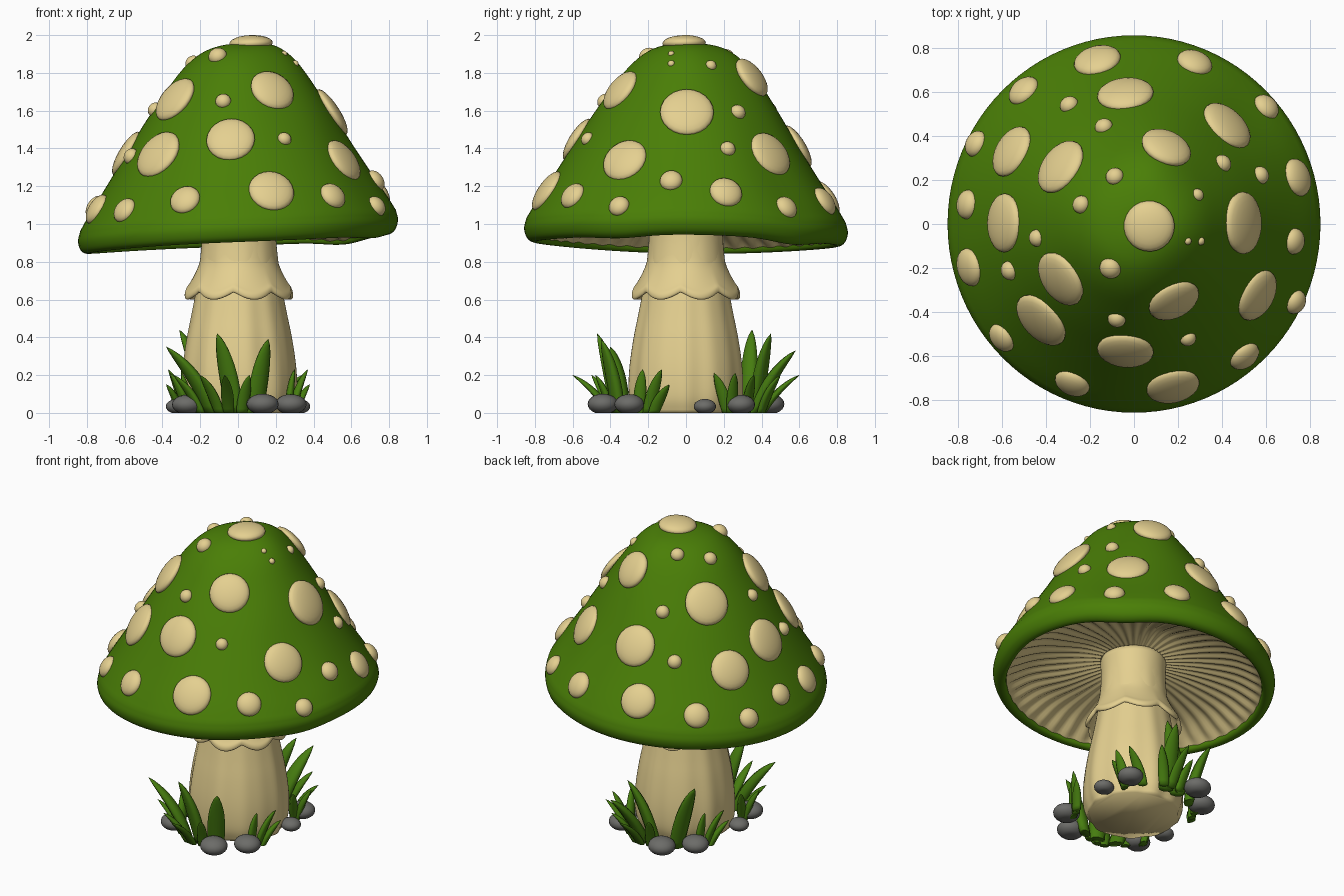
import bpy, bmesh, math
from mathutils import Vector

if "Cube" in bpy.data.objects:
    bpy.data.objects.remove(bpy.data.objects["Cube"])


def material(name, rgb):
    m = bpy.data.materials.new(name)
    m.diffuse_color = (*rgb, 1)
    m.use_nodes = True
    m.node_tree.nodes["Principled BSDF"].inputs["Base Color"].default_value = m.diffuse_color
    return m


CAP = material("cap green", (0.068, 0.21, 0.002))
CREAM = material("cream", (0.78, 0.63, 0.28))
GRASS = material("grass green", (0.062, 0.205, 0.005))
STONE = material("stone grey", (0.15, 0.15, 0.14))


def finish(bm, name, mat, angle=60):
    bmesh.ops.recalc_face_normals(bm, faces=bm.faces)
    me = bpy.data.meshes.new(name)
    bm.to_mesh(me)
    bm.free()
    ob = bpy.data.objects.new(name, me)
    bpy.context.collection.objects.link(ob)
    me.materials.append(mat)
    bpy.ops.object.select_all(action='DESELECT')
    ob.select_set(True)
    bpy.context.view_layer.objects.active = ob
    bpy.ops.object.shade_smooth_by_angle(angle=math.radians(angle))
    return ob


def smooth(points, n=4):
    """Catmull-Rom curve through the points."""
    p = [Vector(q) for q in points]
    p = [2 * p[0] - p[1]] + p + [2 * p[-1] - p[-2]]
    out = []
    for i in range(1, len(p) - 2):
        a, b, c, d = p[i - 1:i + 3]
        for k in range(n):
            t = k / n
            out.append(0.5 * (2 * b + (c - a) * t + (2 * a - 5 * b + 4 * c - d) * t * t
                              + (3 * b - a - 3 * c + d) * t ** 3))
    return out + [p[-2]]


def loft(bm, rings, caps=True):
    """Skin closed rings of points, optionally closing both ends."""
    vs = [[bm.verts.new(q) for q in ring] for ring in rings]
    for a, b in zip(vs, vs[1:]):
        for i in range(len(a)):
            j = (i + 1) % len(a)
            bm.faces.new((a[i], a[j], b[j], b[i]))
    if caps:
        bm.faces.new(vs[0])
        bm.faces.new(vs[-1])


def lathe(name, profile, seg, mat, shape, caps=True, angle=60):
    """Revolve (r, z); shape(r, z, angle, t) returns the final point."""
    bm = bmesh.new()
    n = len(profile) - 1
    loft(bm, [[shape(p[0], p[1], math.tau * i / seg, k / n) for i in range(seg)]
              for k, p in enumerate(profile)], caps)
    return finish(bm, name, mat, angle)


LEAN, WIDE = 0.006, 1.012
# Soft swellings and hollows of the dome: x, y, amount
BUMPS = [(.28, 0, .024), (.1, .34, .042), (.22, -.36, -.022), (.5, .5, -.03), (.62, -.3, -.022)]


def lift(x, y):
    """Cap leans low to the left, and is a little uneven."""
    z = 0.04 * x + 0.038 * x ** 3 - 0.014 * y
    return z + sum(h * math.exp(-((x - a) ** 2 + (y - b) ** 2) / 0.03) for a, b, h in BUMPS)


def tilt(x, y, z):
    return Vector((x + LEAN * (z - 0.95), y * WIDE, z + lift(x, y)))


def polar(r, a):
    return r * math.cos(a), r * math.sin(a)


# Cap
dome = smooth([(0.004, 1.955), (0.1, 1.947), (0.2, 1.912), (0.3, 1.83), (0.4, 1.70),
               (0.5, 1.555), (0.6, 1.395), (0.7, 1.237), (0.785, 1.105), (0.835, 1.02)])
lip = smooth([(0.835, 1.02), (0.847, 0.965), (0.832, 0.915), (0.8, 0.894), (0.77, 0.905),
              (0.765, 0.96)])
lathe("cap", dome + lip[1:], 96, CAP, lambda r, z, a, t: tilt(*polar(r, a), z), False)

# Gills: radial folds under a domed underside
GILLS = 46


def gill(r, z, a, t):
    fold = 0.013 * min(1, 4 * t) * (1 - 0.7 * t) * math.cos(a * GILLS)
    return tilt(*polar(r, a), z + fold)


lathe("gills", smooth([(0.785, 0.905), (0.72, 0.95), (0.6, 1.005), (0.4, 1.04), (0.17, 1.055)]),
      GILLS * 6, CREAM, gill, False, 100)

# Stem with soft vertical ripples
stem = smooth([(0.275, 0), (0.297, 0.07), (0.302, 0.16), (0.295, 0.27), (0.276, 0.4),
               (0.25, 0.53), (0.226, 0.66), (0.205, 0.82), (0.195, 0.95), (0.2, 1.07)])


def stem_shape(r, z, a, t):
    r += 0.005 * max(0, 1 - z) * (math.cos(9 * a + 0.6) + 0.6 * math.cos(14 * a))
    x, y = polar(r, a)
    return Vector((x + 0.005, y, z))


lathe("stem", stem, 96, CREAM, stem_shape, True, 120)

# Skirt with a scalloped, rounded hem
skirt = smooth([(0.195, 0.94), (0.2, 0.86), (0.21, 0.79), (0.236, 0.725), (0.265, 0.67),
                (0.284, 0.64), (0.285, 0.615), (0.27, 0.612), (0.25, 0.65), (0.215, 0.72)])


def skirt_shape(r, z, a, t):
    low = min(1, max(0, (0.86 - z) / 0.22))
    wave = abs(math.sin(4 * a + 0.4))
    x, y = polar(r + 0.016 * low * (wave - 0.6), a)
    return Vector((x + 0.005, y, z - 0.04 * low * (wave - 0.75)))


lathe("skirt", skirt, 112, CREAM, skirt_shape, False, 100)


# Spots laid on the dome
def height(x, y):
    z, y = 1.5, y / WIDE
    for _ in range(4):
        x0 = x - LEAN * (z - 0.95)
        r = min(math.hypot(x0, y), 0.834)
        for a, b in zip(dome, dome[1:]):
            if r <= b[0]:
                z = a[1] + (b[1] - a[1]) * (r - a[0]) / (b[0] - a[0])
                break
    return z + lift(x0, y)


SPOTS = [(.07, -.01, .112), (-.17, .755, .105), (.28, .745, .08), (-.04, .6, .125),
         (-.51, .615, .075), (-.3, .55, .042), (-.14, .45, .04), (.15, .355, .115),
         (.43, .455, .125), (.61, .54, .062), (-.73, .37, .06), (-.565, .335, .12),
         (-.34, .265, .13), (-.09, .22, .04), (.41, .28, .04), (.585, .225, .04),
         (.755, .215, .085), (.295, .135, .028), (-.245, .09, .04), (-.77, .09, .065),
         (-.6, .005, .13), (-.45, -.065, .038), (.505, .005, .138), (.74, -.08, .058),
         (-.76, -.2, .085), (-.575, -.215, .043), (-.11, -.205, .048), (-.34, -.255, .13),
         (.185, -.355, .118), (.57, -.33, .12), (.745, -.36, .055), (-.43, -.445, .135),
         (-.08, -.44, .04), (-.61, -.525, .068), (.25, -.53, .036), (-.04, -.585, .125),
         (.51, -.61, .072), (-.285, -.735, .08), (.18, -.75, .118),
         (.25, -.08, .016), (.31, -.08, .018)]
bm = bmesh.new()
for x, y, r in SPOTS:
    x, y, e = x * 0.985, y * 0.985, 0.02
    n = Vector((height(x - e, y) - height(x + e, y), height(x, y - e) - height(x, y + e), 2 * e))
    n.normalize()
    at = Vector((x, y, height(x, y))) - n * 0.002
    rot = n.to_track_quat('Z', 'Y')
    new = bmesh.ops.create_uvsphere(bm, u_segments=24, v_segments=12, radius=1)["verts"]
    thick = min(0.042, r * 0.9)
    for v in new:
        v.co = at + rot @ Vector((v.co.x * r * 1.03, v.co.y * r * 1.03, v.co.z * thick))
finish(bm, "spots", CREAM)


# Grass blades: thick, curved, tapering to a point
def blade(bm, base, tip, w):
    b, t = Vector((*base, 0)), Vector(tip)
    mid = b.lerp(t, 0.35) + Vector((0, 0, 0.25 * t.z))
    flat = Vector((t.x - b.x, t.y - b.y, 0))
    out = (flat.normalized() + Vector((b.x, b.y, 0)).normalized()).normalized()
    side = out.cross(Vector((0, 0, 1)))
    rings = []
    for k in range(12):
        s = k / 11
        c = b * (1 - s) ** 2 + mid * 2 * s * (1 - s) + t * s * s
        h = w * (0.75 + 1.3 * s) * (1 - s) ** 0.8 + 0.001
        up = (out * 0.85 - Vector((0, 0, 0.5 * s))).normalized()
        ring = []
        for i in range(8):
            u, v = math.cos(i * math.pi / 4), math.sin(i * math.pi / 4)
            ring.append(c + side * h * u + up * h * v * (0.5 if v > 0 else 0.75))
        rings.append([Vector((q.x, q.y, max(0, q.z))) for q in ring])
    loft(bm, rings)


bm = bmesh.new()
LARGE = [((-.14, -.34), (-.38, -.4, .35)), ((-.02, -.37), (-.11, -.47, .42)),
         ((.09, -.36), (.16, -.45, .39)), ((.06, .37), (.15, .58, .33)),
         ((-.16, .33), (-.31, .35, .44)), ((-.03, .37), (.115, .45, .42))]
for base, tip in LARGE:
    blade(bm, base, tip, 0.062)
# Short blades repeat on opposite sides of the stem
SHORT = [((-.05, -.41), (-.07, -.6, .2)), ((.02, -.4), (.06, -.48, .2)),
         ((-.1, -.4), (-.2, -.5, .2)), ((-.2, -.32), (-.34, -.36, .2)),
         ((.29, -.2), (.37, -.13, .23)), ((.27, -.25), (.3, -.23, .23)),
         ((.31, -.17), (.38, -.09, .15)), ((.26, .22), (.3, .15, .21)),
         ((.27, .24), (.36, .26, .21))]
for s in (1, -1):
    for (bx, by), (tx, ty, tz) in SHORT:
        blade(bm, (s * bx, s * by), (s * tx, s * ty, tz), 0.038)
finish(bm, "grass", GRASS, 80)

# Stones, in opposite pairs
bm = bmesh.new()
for x, y, r in [(.13, -.44, .085), (.28, -.3, .083), (.32, .1, .062), (.27, .29, .08)]:
    for s in (1, -1):
        new = bmesh.ops.create_uvsphere(bm, u_segments=20, v_segments=12, radius=1)["verts"]
        for v in new:
            v.co = Vector((s * x + v.co.x * r, s * y + v.co.y * r * 0.95,
                           max(0, r * 0.55 + v.co.z * r * 0.64)))
finish(bm, "stones", STONE)
